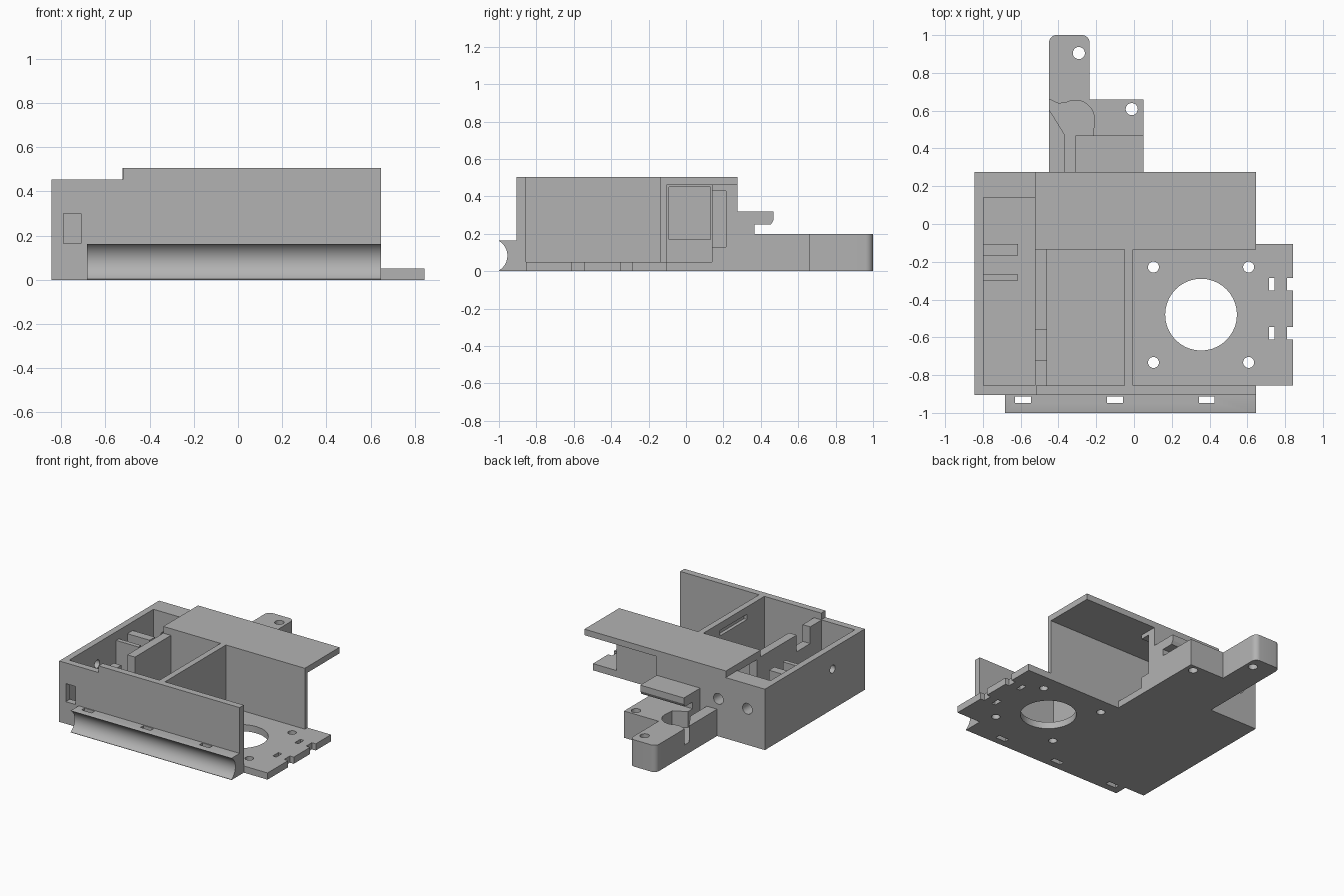
import bpy, bmesh, math
from mathutils import Vector

if "Cube" in bpy.data.objects:
    bpy.data.objects.remove(bpy.data.objects["Cube"], do_unlink=True)

grey = bpy.data.materials.new("plain grey")
grey.use_nodes = True
grey.diffuse_color = (0.45, 0.45, 0.45, 1)
grey.node_tree.nodes["Principled BSDF"].inputs["Base Color"].default_value = (0.45, 0.45, 0.45, 1)


def prism(name, pts, lo, hi, axis="z"):
    """Extrude a 2D outline from lo to hi along an axis."""
    place = {"z": lambda a, b, h: (a, b, h),
             "y": lambda a, b, h: (a, h, b),
             "x": lambda a, b, h: (h, a, b)}[axis]
    bm = bmesh.new()
    face = bm.faces.new([bm.verts.new(place(a, b, lo)) for a, b in pts])
    top = bmesh.ops.extrude_face_region(bm, geom=[face])["geom"]
    move = Vector(place(0, 0, hi - lo))
    bmesh.ops.translate(bm, vec=move, verts=[v for v in top if isinstance(v, bmesh.types.BMVert)])
    bmesh.ops.recalc_face_normals(bm, faces=bm.faces)
    mesh = bpy.data.meshes.new(name)
    bm.to_mesh(mesh)
    bm.free()
    mesh.materials.append(grey)
    obj = bpy.data.objects.new(name, mesh)
    bpy.context.collection.objects.link(obj)
    return obj


def box(name, x0, x1, y0, y1, z0, z1):
    return prism(name, [(x0, y0), (x1, y0), (x1, y1), (x0, y1)], z0, z1)


def arc(cx, cy, r, start, end, n=12):
    angles = [math.radians(start + (end - start) * i / n) for i in range(n + 1)]
    return [(cx + r * math.cos(a), cy + r * math.sin(a)) for a in angles]


def rod(cx, cy, r, lo, hi, axis="z"):
    return prism("cutter", arc(cx, cy, r, 0, 360, 40)[:-1], lo, hi, axis)


def cut(obj, *cutters):
    """Subtract the cutters, then discard them."""
    bpy.context.view_layer.objects.active = obj
    for c in cutters:
        c.hide_render = True
        mod = obj.modifiers.new("cut", "BOOLEAN")
        mod.operation, mod.solver, mod.object = "DIFFERENCE", "EXACT", c
        bpy.ops.object.modifier_apply(modifier=mod.name)
        bpy.data.objects.remove(c, do_unlink=True)


def smooth(obj):
    bpy.ops.object.select_all(action="DESELECT")
    obj.select_set(True)
    bpy.context.view_layer.objects.active = obj
    bpy.ops.object.shade_smooth_by_angle(angle=math.radians(30))


FLOOR, SIDE, TOP = 0.05, 0.455, 0.505
L, R, F, B = -0.845, 0.647, -0.905, 0.275

# Floor plate with round opening, screw holes and side tab slots
floor = prism("floor_plate", [(L, F), (R, F), (R, -0.855), (0.843, -0.855), (0.843, -0.105),
                              (0.05, -0.105), (0.05, B), (L, B)], 0, FLOOR)
cut(floor, rod(0.355, -0.48, 0.19, -0.1, 0.1))
for x in (0.103, 0.607):
    for y in (-0.228, -0.733):
        cut(floor, rod(x, y, 0.029, -0.1, 0.1))
for y in (-0.318, -0.578):
    cut(floor, box("cutter", 0.715, 0.745, y - 0.033, y + 0.033, -0.1, 0.1),
        box("cutter", 0.81, 0.9, y - 0.033, y + 0.033, -0.1, 0.1))
smooth(floor)

# Front wall, lower at one end, with a small window
front = prism("front_wall", [(L, FLOOR), (R, FLOOR), (R, TOP), (-0.52, TOP), (-0.52, SIDE), (L, SIDE)],
              F, -0.855, "y")
cut(front, box("cutter", -0.79, -0.71, -1, -0.8, 0.165, 0.3))

# Outer side wall with a round hole
side = box("side_wall", L, -0.797, -0.855, 0.14, FLOOR, SIDE)
cut(side, rod(-0.525, 0.3, 0.03, -0.9, -0.75, "x"))

# Thick rear wall with cable holes and an end pocket
rear = prism("rear_wall", [(L, FLOOR), (0.05, FLOOR), (0.05, 0.46), (-0.52, 0.46), (-0.52, SIDE), (L, SIDE)],
             0.14, B, "y")
cut(rear, rod(-0.46, 0.28, 0.04, 0.1, 0.4, "y"), rod(-0.70, 0.27, 0.04, 0.1, 0.4, "y"),
    box("cutter", -0.05, 0.1, 0.13, 0.215, 0.13, 0.43))

# Top shelf and the walls carrying it
box("top_shelf", -0.523, R, -0.135, B, 0.46, TOP)
box("cross_wall", -0.523, R, -0.135, -0.105, FLOOR, 0.46)
divider = box("divider_wall", -0.05, -0.005, -0.855, -0.135, FLOOR, TOP)
cut(divider, box("cutter", -0.1, -0.025, -0.65, -0.33, 0.41, 0.45))

# Inner wall with a stepped notch and a window under the shelf
inner = prism("inner_wall", [(-0.855, FLOOR), (0.14, FLOOR), (0.14, 0.46), (-0.135, 0.46), (-0.135, SIDE),
                             (-0.56, SIDE), (-0.56, 0.33), (-0.72, 0.33), (-0.72, SIDE), (-0.855, SIDE)],
              -0.523, -0.46, "x")
cut(inner, box("cutter", -0.6, -0.4, -0.09, 0.13, 0.17, 0.45))

# Ribs in the narrow compartment
for name, y0, y1 in (("wide_rib", -0.168, -0.105), ("thin_rib", -0.3, -0.268)):
    box(name, -0.797, -0.613, y0, y1, FLOOR, 0.39)

# Front ledge with a hollow curved face and slots
hollow = arc(-1.047, 0.083, 0.092, -60, 60, 20)
ledge = prism("front_ledge", [(F, 0), (-1, 0)] + hollow + [(-1, 0.163), (F, 0.163)], -0.683, R, "x")
for x in (-0.588, -0.1, 0.385):
    cut(ledge, box("cutter", x - 0.042, x + 0.042, -0.948, -0.912, -0.1, 0.3))
smooth(ledge)

# Rear mounting block with rounded arm, screw holes and funnel pocket
arm = arc(-0.275, 0.96, 0.04, 0, 90, 8) + arc(-0.41, 0.96, 0.04, 90, 180, 8)
block = prism("mounting_block", [(-0.45, B), (0.05, B), (0.05, 0.66), (-0.235, 0.66)] + arm, 0, 0.2)
pocket = [(-0.365, B - 0.02), (-0.31, B - 0.02), (-0.31, 0.42), (-0.215, 0.47)]
pocket += arc(-0.31, 0.555, 0.1, -10, 120, 16) + [(-0.40, 0.638), (-0.47, 0.67), (-0.47, 0.64), (-0.365, 0.47)]
cut(block, rod(-0.292, 0.905, 0.032, -0.1, 0.3), rod(-0.012, 0.608, 0.032, -0.1, 0.3),
    prism("cutter", pocket, 0.08, 0.3))
smooth(block)

# Overhanging step on the block
prism("block_step", [(B, 0.2), (0.365, 0.2), (0.365, 0.25), (0.455, 0.25), (0.468, 0.275),
                     (0.468, 0.32), (B, 0.32)], -0.31, 0.05, "x")
